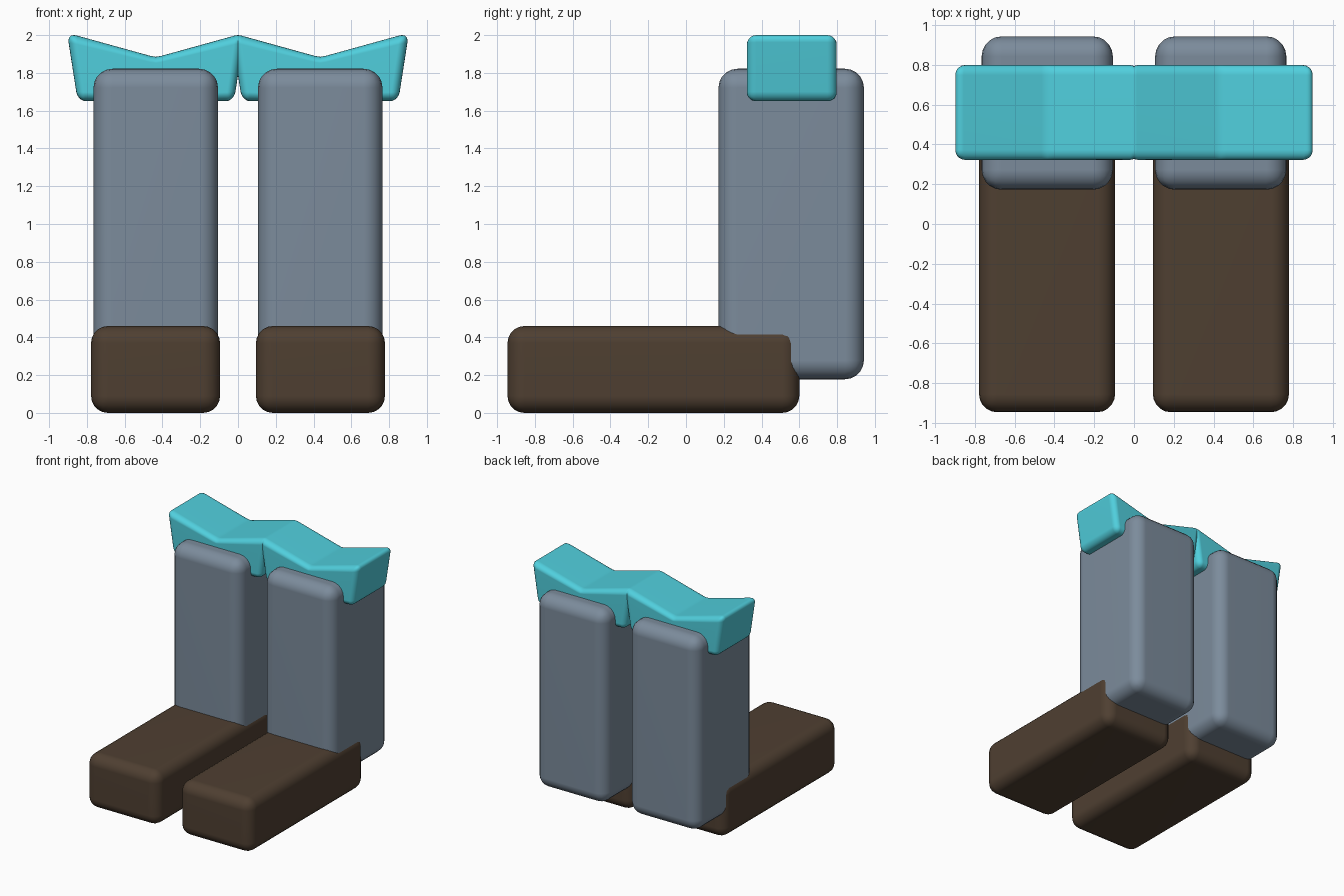
import bpy, bmesh
from mathutils import Vector

if "Cube" in bpy.data.objects:
    bpy.data.objects.remove(bpy.data.objects["Cube"])


def material(name, color):
    m = bpy.data.materials.new(name)
    m.diffuse_color = (*color, 1)
    m.use_nodes = True
    m.node_tree.nodes["Principled BSDF"].inputs["Base Color"].default_value = m.diffuse_color
    return m


def rounded_box(lo, hi, radius, segments=5):
    lo, hi = Vector(lo), Vector(hi)
    bm = bmesh.new()
    bmesh.ops.create_cube(bm, size=1)
    for v in bm.verts:
        v.co = Vector([c * s for c, s in zip(v.co, hi - lo)]) + (lo + hi) / 2
    bmesh.ops.bevel(bm, geom=bm.edges[:], offset=radius, segments=segments,
                    profile=0.5, affect='EDGES')
    return bm


def finish(bm, name, mat, side):
    # mirrored copy for the left side
    if side < 0:
        for v in bm.verts:
            v.co.x *= -1
        bmesh.ops.reverse_faces(bm, faces=bm.faces[:])
    me = bpy.data.meshes.new(name)
    bm.to_mesh(me)
    bm.free()
    me.materials.append(mat)
    me.shade_smooth()
    ob = bpy.data.objects.new(name, me)
    bpy.context.collection.objects.link(ob)
    # keep the large faces flat
    wn = ob.modifiers.new("weighted", 'WEIGHTED_NORMAL')
    wn.keep_sharp = True


brown = material("brown", (0.078, 0.05, 0.031))
grey = material("blue_grey", (0.2, 0.26, 0.33))
teal = material("teal", (0.08, 0.62, 0.72))

CX, TOP, BOTTOM, HALF = 0.435, 2.012, 1.65, 0.47

for side, label in ((1, "right"), (-1, "left")):
    # boot sole and toe
    finish(rounded_box((0.095, -0.945, 0), (0.778, 0.6, 0.46), 0.09),
           f"foot_{label}", brown, side)

    # trouser leg
    finish(rounded_box((0.106, 0.172, 0.178), (0.765, 0.942, 1.822), 0.1),
           f"leg_{label}", grey, side)

    # flared cuff: rounded box, tapered to the bottom, top dipping to a valley
    bm = rounded_box((-HALF, 0.322, BOTTOM), (HALF, 0.798, TOP), 0.05)
    for x in (-0.03, 0, 0.03):
        bmesh.ops.bisect_plane(bm, geom=bm.verts[:] + bm.edges[:] + bm.faces[:],
                               plane_co=(x, 0, 0), plane_no=(1, 0, 0))
    for v in bm.verts:
        t = (v.co.z - BOTTOM) / (TOP - BOTTOM)
        u = max(abs(v.co.x), 0.012) / HALF
        v.co.z -= 0.13 * (1 - u) * t
        v.co.x = CX + v.co.x * (0.88 + 0.12 * t)
    finish(bm, f"cuff_{label}", teal, side)
